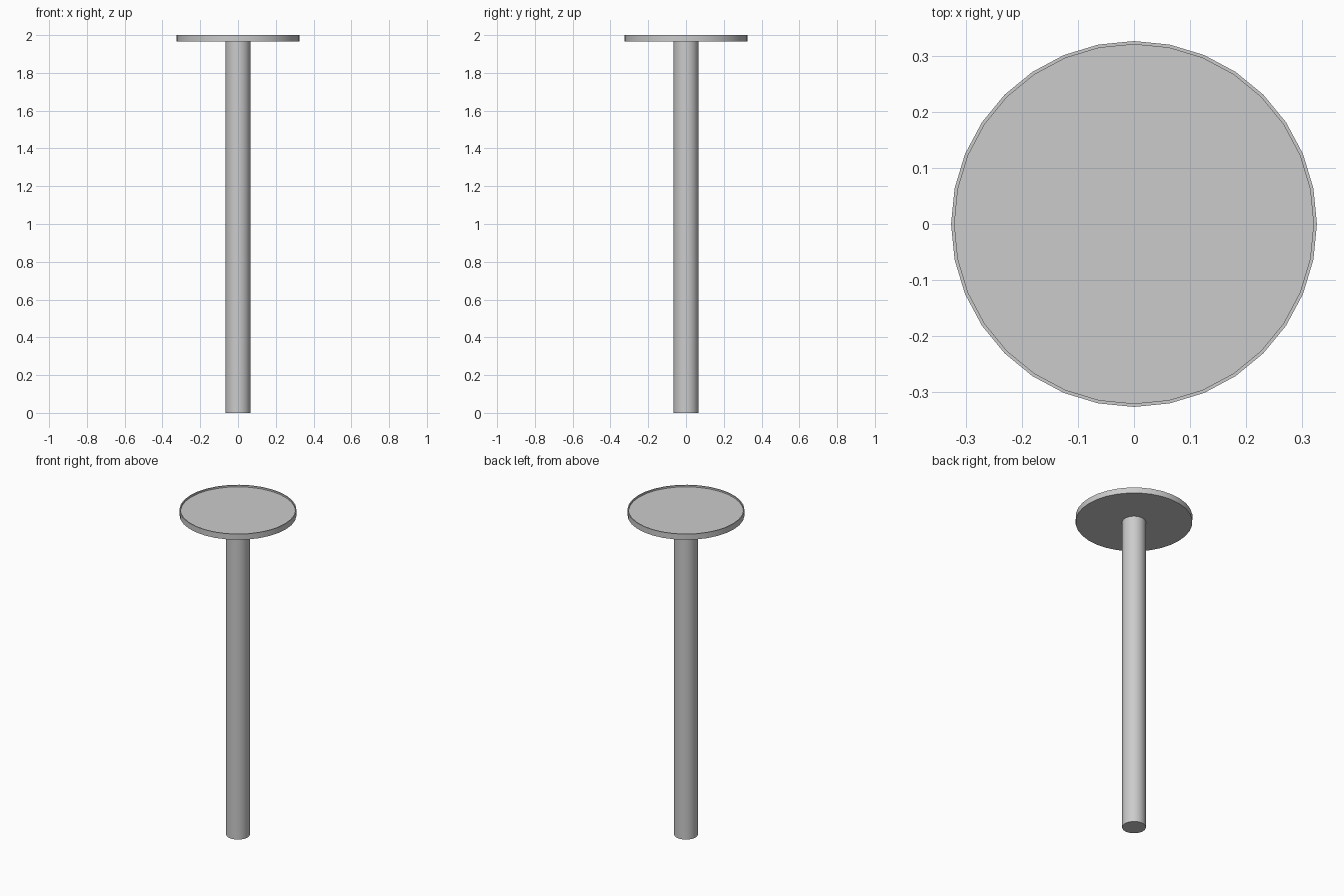
import bpy
import math

cube = bpy.data.objects.get("Cube")
if cube:
    bpy.data.objects.remove(cube, do_unlink=True)

GREY = (0.6, 0.6, 0.6, 1.0)
SIDES = 32

metal = bpy.data.materials.new("plain grey")
metal.use_nodes = True
metal.diffuse_color = GREY
metal.node_tree.nodes["Principled BSDF"].inputs["Base Color"].default_value = GREY


def lathe(name, profile):
    """Turn a closed (radius, height) profile around z, capping both ends."""
    verts, faces = [], []
    for radius, height in profile:
        for i in range(SIDES):
            a = math.tau * i / SIDES
            verts.append((radius * math.cos(a), radius * math.sin(a), height))
    for ring in range(len(profile) - 1):
        low, high = ring * SIDES, (ring + 1) * SIDES
        for i in range(SIDES):
            j = (i + 1) % SIDES
            faces.append((low + i, low + j, high + j, high + i))
    faces.append(tuple(reversed(range(SIDES))))
    faces.append(tuple(range(len(verts) - SIDES, len(verts))))

    mesh = bpy.data.meshes.new(name)
    mesh.from_pydata(verts, [], faces)
    mesh.materials.append(metal)
    obj = bpy.data.objects.new(name, mesh)
    bpy.context.collection.objects.link(obj)
    bpy.ops.object.select_all(action="DESELECT")
    obj.select_set(True)
    bpy.context.view_layer.objects.active = obj
    bpy.ops.object.shade_smooth_by_angle(angle=math.radians(30))
    return obj


# Tall support column
lathe("support_column", [(0.066, 0), (0.066, 1.965)])

# Round platform with a thin raised rim around a shallow recessed deck
lathe("round_platform", [(0.326, 1.965), (0.326, 2.0), (0.32, 2.0), (0.32, 1.99)])
